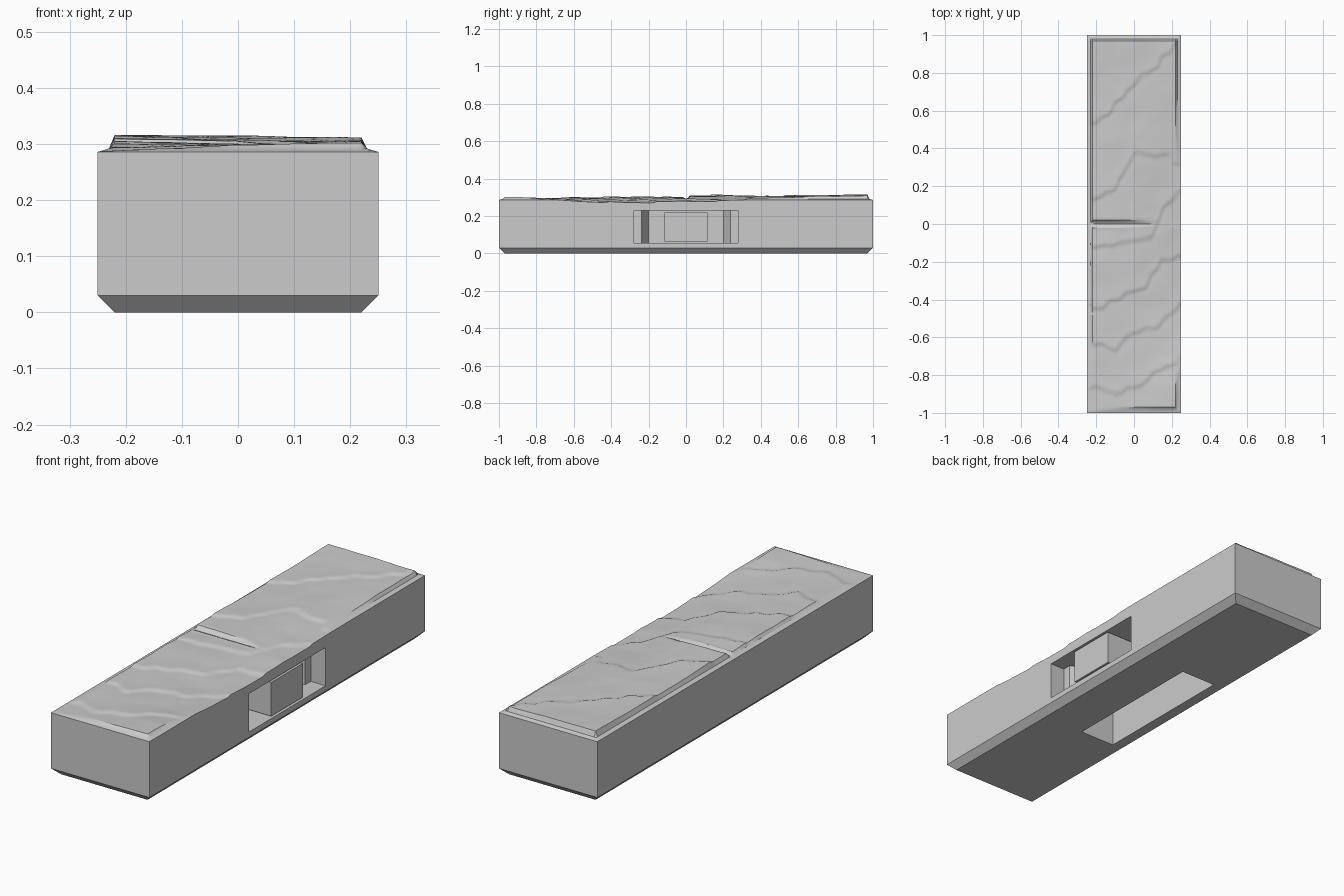
import bpy, bmesh, math
from mathutils import Vector, noise

old = bpy.data.objects.get("Cube")
if old:
    bpy.data.objects.remove(old, do_unlink=True)

HALF_X, HALF_Y = 0.25, 1.0
CHAMFER = 0.03
RIM = 0.286
TOP = 0.316

stone = bpy.data.materials.new("stone_grey")
stone.use_nodes = True
stone.diffuse_color = (0.6, 0.6, 0.6, 1)
stone.node_tree.nodes["Principled BSDF"].inputs["Base Color"].default_value = (0.6, 0.6, 0.6, 1)

# Broad wear of the two slabs: y, then millis of height at left, middle, right
WEAR = [
    (-1, 287, 300, 303), (-.85, 291, 297, 301), (-.7, 296, 294, 285),
    (-.45, 304, 293, 274), (-.2, 305, 298, 272), (-.03, 301, 298, 281),
    (.03, 313, 305, 278), (.2, 313, 303, 282), (.4, 309, 306, 294),
    (.7, 312, 307, 306), (1, 316, 315, 309),
]

# Broken ledges crossing the slabs, as (x, y) paths
LEDGES = [
    [(-.25, .53), (-.14, .58), (-.04, .71), (.08, .8), (.25, .98)],
    [(-.25, .1), (-.1, .2), (0, .37), (.12, .37), (.25, .33)],
    [(-.25, -.12), (-.05, -.1), (.1, -.07), (.16, .1), (.25, .17)],
    [(-.25, -.48), (-.1, -.4), (.06, -.33), (.14, -.2), (.25, -.18)],
    [(-.25, -.63), (-.1, -.66), (0, -.58), (.12, -.54), (.25, -.42)],
    [(-.25, -.85), (-.1, -.9), (.05, -.85), (.15, -.76), (.25, -.72)],
]


def mix(a, b, t):
    return a + (b - a) * t


def path_y(path, x):
    for (x0, y0), (x1, y1) in zip(path, path[1:]):
        if x <= x1:
            return mix(y0, y1, (x - x0) / (x1 - x0))
    return path[-1][1]


def wear_height(x, y):
    for low, high in zip(WEAR, WEAR[1:]):
        if y <= high[0]:
            break
    t = min(1, (y - low[0]) / (high[0] - low[0]))
    left, mid, right = (mix(a, b, t) for a, b in zip(low[1:], high[1:]))
    u = x / HALF_X
    return (mix(mid, right, u) if u > 0 else mix(mid, left, -u)) / 1000


def top_height(x, y):
    z = wear_height(x, y)
    wobble = noise.noise(Vector((x * 14, y * 14, 1)))
    for path in LEDGES:
        d = y - path_y(path, x) + wobble * 0.03
        z += 0.004 * math.tanh(d / 0.012) * math.exp(-abs(d) / 0.06)
    z += 0.002 * noise.noise(Vector((x * 8, y * 8, 5))) + 0.001 * wobble
    # Slabs rise from a sloping rim and a joint across the middle
    edge = min(HALF_X - abs(x), HALF_Y - abs(y))
    inside = min(edge - 0.02, abs(y) - 0.008)
    rim = RIM + 0.006 * min(1, edge / 0.02)
    step = max(0, min(1, inside / 0.01))
    return min(z, TOP, rim + (TOP - rim) * step)


def make_object(name, bm):
    bmesh.ops.recalc_face_normals(bm, faces=bm.faces)
    mesh = bpy.data.meshes.new(name)
    bm.to_mesh(mesh)
    bm.free()
    mesh.materials.append(stone)
    obj = bpy.data.objects.new(name, mesh)
    bpy.context.collection.objects.link(obj)
    return obj


def prism(name, outline, z0, z1):
    bm = bmesh.new()
    face = bm.faces.new([bm.verts.new((x, y, z0)) for x, y in outline])
    grown = bmesh.ops.extrude_face_region(bm, geom=[face])["geom"]
    for v in grown:
        if isinstance(v, bmesh.types.BMVert):
            v.co.z = z1
    return make_object(name, bm)


def box_outline(x0, x1, y):
    return [(x0, -y), (x1, -y), (x1, y), (x0, y)]


# Block: worn top sheet, straight walls, chamfered foot
bm = bmesh.new()
bmesh.ops.create_grid(bm, x_segments=50, y_segments=200, size=1)
for v in bm.verts:
    v.co.x *= HALF_X
    v.co.y *= HALF_Y
    v.co.z = top_height(v.co.x, v.co.y)


def extend_down(edges, z, inset):
    new = bmesh.ops.extrude_edge_only(bm, edges=edges)["geom"]
    for v in new:
        if isinstance(v, bmesh.types.BMVert):
            v.co.x = max(inset - HALF_X, min(HALF_X - inset, v.co.x))
            v.co.y = max(inset - HALF_Y, min(HALF_Y - inset, v.co.y))
            v.co.z = z
    return [e for e in new if isinstance(e, bmesh.types.BMEdge) and e.is_boundary]


border = [e for e in bm.edges if e.is_boundary]
border = extend_down(border, CHAMFER, 0)
border = extend_down(border, 0, CHAMFER)
bmesh.ops.holes_fill(bm, edges=border, sides=0)
bmesh.ops.remove_doubles(bm, verts=bm.verts, dist=0.00001)
block = make_object("stone_block", bm)

# Side socket with a ledge and slanted cheeks, and a slot underneath
half = [(0.3, .278), (.175, .278), (.175, .238), (.1, .2)]
outline = half + [(x, -y) for x, y in reversed(half)]
socket = prism("socket_cutter", outline, 0.055, 0.23)
slot = prism("slot_cutter", box_outline(-.17, .01, .35), -0.1, 0.23)

for cutter in (socket, slot):
    mod = block.modifiers.new(cutter.name, 'BOOLEAN')
    mod.operation = 'DIFFERENCE'
    mod.solver = 'EXACT'
    mod.object = cutter
bpy.context.view_layer.objects.active = block
block.select_set(True)
for mod in list(block.modifiers):
    bpy.ops.object.modifier_apply(modifier=mod.name)
for cutter in (socket, slot):
    bpy.data.objects.remove(cutter, do_unlink=True)
bpy.ops.object.shade_smooth_by_angle(angle=math.radians(30))

# Central post standing in the socket
prism("socket_post", box_outline(.09, .249, .115), 0.065, 0.22)
